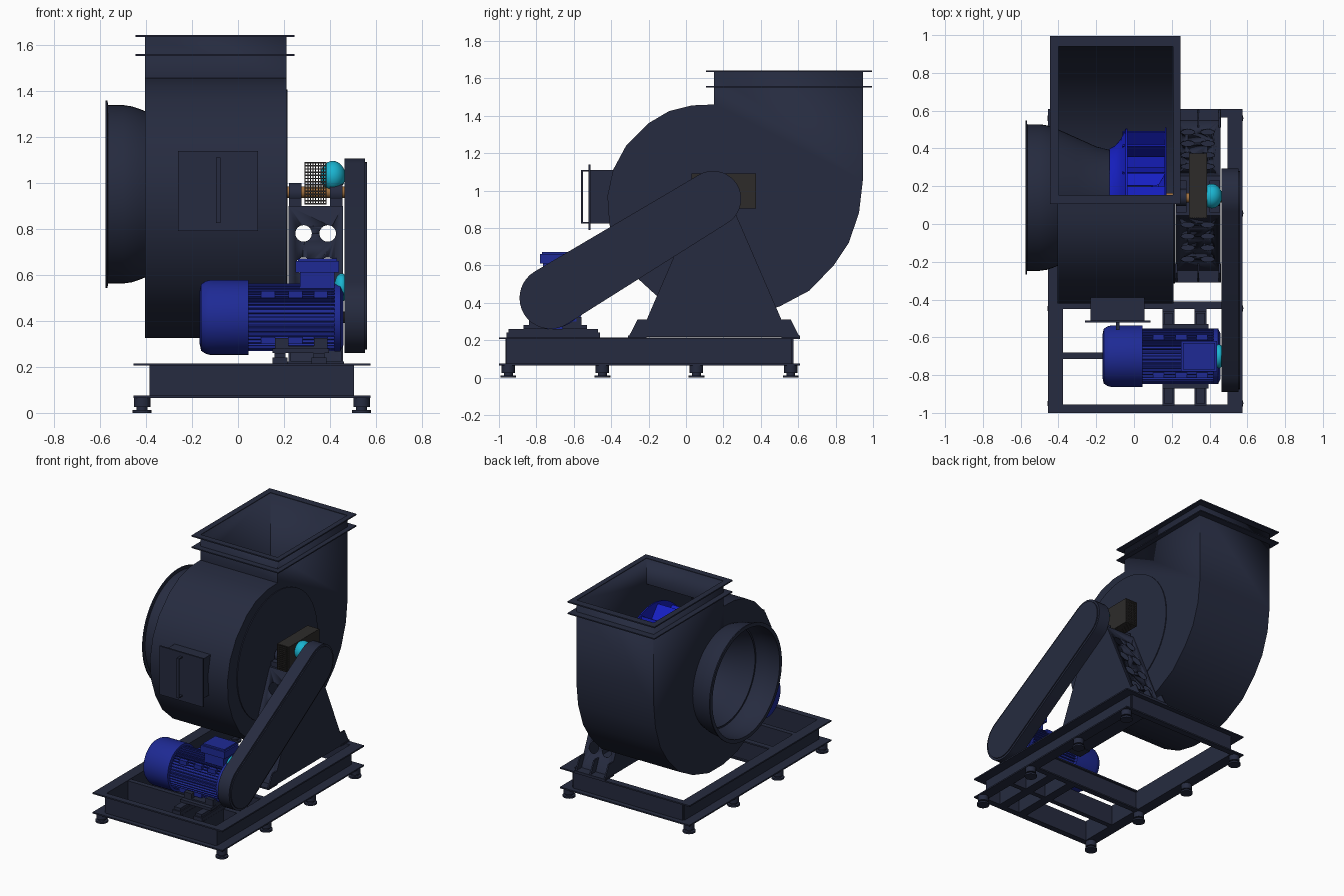
import bpy, bmesh, math
from mathutils import Matrix, Vector

if "Cube" in bpy.data.objects:
    bpy.data.objects.remove(bpy.data.objects["Cube"])


def material(name, r, g, b):
    m = bpy.data.materials.new(name)
    m.diffuse_color = (r, g, b, 1)
    m.use_nodes = True
    m.node_tree.nodes["Principled BSDF"].inputs["Base Color"].default_value = m.diffuse_color
    return m


NAVY = material("navy_paint", 0.019, 0.024, 0.05)
BLUE = material("motor_blue", 0.013, 0.023, 0.30)
BRIGHT = material("impeller_blue", 0.008, 0.014, 0.55)
CYAN = material("cyan", 0.01, 0.46, 0.64)
BLACK = material("dark_grey", 0.026, 0.024, 0.023)
COPPER = material("copper", 0.35, 0.16, 0.05)


def finish(name, bm, mat):
    bmesh.ops.remove_doubles(bm, verts=bm.verts, dist=1e-5)
    bmesh.ops.recalc_face_normals(bm, faces=bm.faces)
    me = bpy.data.meshes.new(name)
    bm.to_mesh(me)
    bm.free()
    me.materials.append(mat)
    ob = bpy.data.objects.new(name, me)
    bpy.context.collection.objects.link(ob)
    bpy.ops.object.select_all(action='DESELECT')
    ob.select_set(True)
    bpy.context.view_layer.objects.active = ob
    bpy.ops.object.shade_smooth_by_angle(angle=math.radians(30))
    return ob


def add_box(bm, x0, x1, y0, y1, z0, z1):
    mat = Matrix.Translation(((x0 + x1) / 2, (y0 + y1) / 2, (z0 + z1) / 2)) \
        @ Matrix.Diagonal((x1 - x0, y1 - y0, z1 - z0, 1))
    return bmesh.ops.create_cube(bm, size=1, matrix=mat)['verts']


def boxes(name, specs, mat=NAVY):
    # each box is kept as a separate island, no welding of touching corners
    bm = bmesh.new()
    for s in specs:
        add_box(bm, *s)
    return finish(name, bm, mat)


def prism(name, pts, x0, x1, mat=NAVY, skip=()):
    # (y, z) outline extruded along x; skip lists the wall edges left open
    bm = bmesh.new()
    a = [bm.verts.new((x0, y, z)) for y, z in pts]
    b = [bm.verts.new((x1, y, z)) for y, z in pts]
    bm.faces.new(a)
    bm.faces.new(b)
    n = len(pts)
    for i in range(n):
        if i not in skip:
            j = (i + 1) % n
            bm.faces.new((a[i], a[j], b[j], b[i]))
    return finish(name, bm, mat)


def lathe(name, prof, cy, cz, mat=NAVY, segs=48, closed=False):
    # (x, radius) profile turned about an axis along x
    bm = bmesh.new()
    rings = []
    for k in range(segs):
        t = 2 * math.pi * k / segs
        rings.append([bm.verts.new((x, cy + r * math.cos(t), cz + r * math.sin(t))) for x, r in prof])
    for k in range(segs):
        p, q = rings[k], rings[(k + 1) % segs]
        for i in range(len(prof) if closed else len(prof) - 1):
            j = (i + 1) % len(prof)
            bm.faces.new((p[i], p[j], q[j], q[i]))
    return finish(name, bm, mat)


def shell_and_cut(ob, thickness, cutter):
    m = ob.modifiers.new("shell", 'SOLIDIFY')
    m.thickness, m.offset = thickness, -1
    m = ob.modifiers.new("cut", 'BOOLEAN')
    m.object, m.operation, m.solver = cutter, 'DIFFERENCE', 'EXACT'
    cutter.hide_render = True
    bpy.context.view_layer.objects.active = ob
    for m in list(ob.modifiers):
        if m.name in ("shell", "cut"):
            bpy.ops.object.modifier_apply(modifier=m.name)
    bpy.data.objects.remove(cutter)


CY, CZ = 0.14, 0.95      # fan axis
MY, MZ = -0.70, 0.415    # motor axis

# Base frame: channels opening outward, plus cross members
T, LO, HI = 0.01, 0.065, 0.215
FL = [(LO, LO + T), (HI - T, HI)]
for name, xo, xw in (("left_rail", -0.455, -0.375), ("right_rail", 0.575, 0.495)):
    s = 1 if xo > 0 else -1
    boxes(name, [(min(xo, xw), max(xo, xw), -1, 0.61, a, b) for a, b in FL]
          + [(min(xw, xw + s * T), max(xw, xw + s * T), -0.96, 0.565, LO, HI)])
for name, y0, y1, w in (("front_rail", -1, -0.955, -0.96), ("rear_rail", 0.565, 0.61, 0.57),
                        ("rear_cross_beam", -0.45, -0.41, -0.43)):
    boxes(name, [(-0.38, 0.5, y0, y1, a, b) for a, b in FL]
          + [(-0.375, 0.495, w - T / 2, w + T / 2, LO, HI)])
boxes("middle_cross_beam", [(-0.376, 0.496, -0.715, -0.68, LO, HI - 0.003)])
boxes("motor_beams", [(x, x + 0.065, -0.957, -0.43, LO, HI - 0.002) for x in (0.15, 0.32)])

# Feet
bm = bmesh.new()
for x in (-0.417, 0.537):
    for y in (-0.95, -0.447, 0.056, 0.56):
        for r, z0, z1 in ((0.042, 0, 0.012), (0.024, 0.012, 0.03), (0.036, 0.025, 0.065)):
            bmesh.ops.create_cone(bm, cap_ends=True, segments=20, radius1=r, radius2=r, depth=z1 - z0,
                                  matrix=Matrix.Translation((x, y, (z0 + z1) / 2)))
finish("rubber_feet", bm, NAVY)

# Scroll housing, open at the outlet and the inlet
scroll = [(0.15, 1.64), (0.15, 1.46), (0.03, 1.455), (-0.09, 1.425), (-0.2, 1.36), (-0.32, 1.24),
          (-0.39, 1.11), (-0.42, 0.97), (-0.41, 0.82), (-0.36, 0.68), (-0.28, 0.55), (-0.16, 0.44),
          (-0.01, 0.36), (0.15, 0.325), (0.32, 0.325), (0.5, 0.38), (0.66, 0.465), (0.79, 0.6),
          (0.87, 0.72), (0.925, 0.88), (0.945, 1.05), (0.945, 1.64)]
housing = prism("scroll_housing", scroll, -0.405, 0.21, skip=(len(scroll) - 1,))
shell_and_cut(housing, 0.006, lathe("inlet_cutter", [(-0.5, 0), (-0.5, 0.345), (-0.3, 0.345), (-0.3, 0)], CY, CZ))
for name, z0, z1 in (("lower_outlet_flange", 1.552, 1.56), ("upper_outlet_flange", 1.634, 1.643)):
    boxes(name, [(-0.445, -0.403, 0.107, 0.995, z0, z1), (0.208, 0.245, 0.107, 0.995, z0, z1),
                 (-0.403, 0.208, 0.107, 0.152, z0, z1), (-0.403, 0.208, 0.943, 0.995, z0, z1)])
lathe("back_disc", [(0.209, 0), (0.209, 0.455), (0.216, 0.455), (0.216, 0)], CY, CZ)

# Inlet bell with cone reaching into the impeller
bell = [(-0.565, 0.388), (-0.50, 0.388), (-0.46, 0.382), (-0.425, 0.37), (-0.40, 0.36),
        (-0.3, 0.315), (-0.2, 0.27), (-0.12, 0.25)]
lathe("inlet_bell", [(-0.575, 0.408), (-0.567, 0.408)] + bell
      + [(x, r - 0.006) for x, r in reversed(bell)] + [(-0.575, 0.382)], CY, CZ, segs=56, closed=True)

# Impeller
lathe("impeller_shroud", [(-0.13, 0.26), (-0.1, 0.275), (-0.07, 0.31), (-0.045, 0.365),
                          (-0.035, 0.365), (-0.06, 0.305), (-0.09, 0.268), (-0.12, 0.255)],
      CY, CZ, BRIGHT, closed=True)
lathe("impeller_back_plate", [(0.04, 0), (0.05, 0.05), (0.13, 0.07), (0.16, 0.12), (0.163, 0.37),
                              (0.172, 0.37), (0.172, 0)], CY, CZ, BRIGHT)
bm = bmesh.new()
for k in range(12):
    vs = add_box(bm, -0.06, 0.165, -0.004, 0.004, -0.085, 0.085)
    bmesh.ops.transform(bm, verts=vs, matrix=Matrix.Translation((0, CY, CZ))
                        @ Matrix.Rotation(k * math.pi / 6, 4, 'X') @ Matrix.Translation((0, 0, 0.285))
                        @ Matrix.Rotation(math.radians(40), 4, 'X'))
finish("impeller_blades", bm, BRIGHT)

# Inspection door
boxes("door_frame", [(-0.23, 0.055, -0.51, -0.34, 0.825, 1.11)])
boxes("door_plate", [(-0.26, 0.088, -0.522, -0.51, 0.79, 1.138)])
boxes("door_handle", [(-0.095, -0.077, -0.562, -0.552, 0.825, 1.11),
                      (-0.095, -0.077, -0.555, -0.52, 0.825, 0.833), (-0.095, -0.077, -0.555, -0.52, 1.102, 1.11)])

# Bearing pedestal with rows of lightening holes
ped = prism("bearing_pedestal", [(-0.25, 0.217), (0.045, 0.9), (0.255, 0.9), (0.55, 0.217)], 0.22, 0.457)
bm = bmesh.new()
for x in (0.285, 0.39):
    for z in (0.36, 0.50, 0.64, 0.78):
        bmesh.ops.create_cone(bm, cap_ends=True, segments=24, radius1=0.036, radius2=0.036, depth=1.4,
                              matrix=Matrix.Translation((x, 0.15, z)) @ Matrix.Rotation(math.pi / 2, 4, 'X'))
shell_and_cut(ped, 0.008, finish("hole_cutter", bm, NAVY))
for s, name in ((-1, "front"), (1, "rear")):
    for k, x in enumerate((0.22, 0.335, 0.447)):
        prism(f"{name}_gusset_{k}", [(0.15 + s * d, z) for d, z in
              ((0.46, 0.215), (0.445, 0.24), (0.41, 0.31), (0.36, 0.31), (0.36, 0.215))], x, x + 0.01)
    y = sorted((0.15 + s * 0.46, 0.15 + s * 0.36))
    boxes(f"{name}_foot_plate", [(0.215, 0.46, y[0], y[1], 0.213, 0.224)])

# Shaft, bearings, cooling grid and dome
lathe("fan_shaft", [(0.1, 0), (0.1, 0.025), (0.5, 0.025), (0.5, 0)], CY, CZ + 0.01, COPPER, 24)
for k, x in enumerate((0.222, 0.4)):
    lathe(f"bearing_{k}", [(x, 0), (x, 0.045), (x + 0.055, 0.045), (x + 0.055, 0)], CY, CZ + 0.005, NAVY, 24)
    boxes(f"bearing_base_{k}", [(x, x + 0.055, 0.06, 0.23, 0.9, 0.935)])
boxes("cooling_grid", [(x, x + 0.004, 0.03, 0.375, 0.905, 1.09) for x in [0.29 + i * 0.0114 for i in range(9)]]
      + [(0.2905, 0.3845, 0.031, 0.374, z, z + 0.006) for z in [0.9055 + i * 0.0138 for i in range(14)]], BLACK)


def dome(name, cx, cy, cz, rx, r):
    a = [math.pi * i / 16 for i in range(17)]
    lathe(name, [(cx - rx * math.cos(t), r * math.sin(t)) for t in a], cy, cz, CYAN, 32)


dome("shaft_dome", 0.412, 0.148, 1.03, 0.055, 0.065)
dome("motor_dome", 0.45, MY, 0.545, 0.032, 0.062)


# Belt guard: outline around two pulleys, with a raised face
def belt_outline(inset):
    top, low = Vector((0.145, 0.955)), Vector((-0.725, 0.425))
    phi = math.atan2(*(top - low).yx)
    pts = []
    for c, r, start in ((top, 0.15 - inset, -90), (low, 0.165 - inset, 90)):
        for i in range(19):
            t = phi + math.radians(start + i * 10)
            pts.append((c.x + r * math.cos(t), c.y + r * math.sin(t)))
    return pts


prism("belt_guard", belt_outline(0), 0.462, 0.553)
prism("belt_guard_face", belt_outline(0.015), 0.55, 0.56)

# Motor: fan cowl, finned body, terminal box
lathe("motor_cowl", [(-0.168, 0), (-0.168, 0.11), (-0.16, 0.145), (-0.14, 0.158), (-0.12, 0.163),
                     (0.045, 0.163), (0.045, 0)], MY, MZ, BLUE)
lathe("motor_body", [(0.04, 0), (0.04, 0.13), (0.42, 0.13), (0.42, 0.148), (0.445, 0.148), (0.458, 0.12),
                     (0.458, 0)], MY, MZ, BLUE)
lathe("motor_shaft", [(0.45, 0), (0.45, 0.025), (0.55, 0.025), (0.55, 0)], MY, MZ, BLACK, 20)
bm = bmesh.new()
for k in range(44):
    vs = add_box(bm, 0.045, 0.425, -0.003, 0.003, 0.12, 0.147)
    bmesh.ops.transform(bm, verts=vs, matrix=Matrix.Translation((0, MY, MZ))
                        @ Matrix.Rotation(k * math.tau / 44, 4, 'X'))
finish("motor_fins", bm, BLUE)
boxes("motor_side_lugs", [(x, x + 0.06, MY + s - 0.015, MY + s + 0.015, z, z + 0.03) for x in (0.1, 0.22, 0.33)
                          for s in (-0.1, 0.1) for z in (0.3, 0.5)], BLUE)
boxes("terminal_box", [(0.27, 0.42, -0.765, -0.635, 0.54, 0.615), (0.25, 0.44, -0.78, -0.62, 0.61, 0.66),
                       (0.26, 0.43, -0.77, -0.63, 0.655, 0.672)], BLUE)

# Motor mounting: slide rails and feet
boxes("slide_rails", [(x, x + 0.065, -0.96, -0.46, 0.214, 0.24) for x in (0.15, 0.32)]
      + [(x + 0.008, x + 0.057, -0.95, -0.47, 0.239, 0.26) for x in (0.15, 0.32)])
boxes("motor_feet", [(x0, x1, y, y + 0.1, 0.26, z) for x0, x1, z in ((0.16, 0.22, 0.325), (0.22, 0.33, 0.29),
                     (0.33, 0.39, 0.325)) for y in (-0.84, -0.66)]
      + [(0.15, 0.395, y, y + 0.06, 0.26, 0.28) for y in (-0.87, -0.59)])
